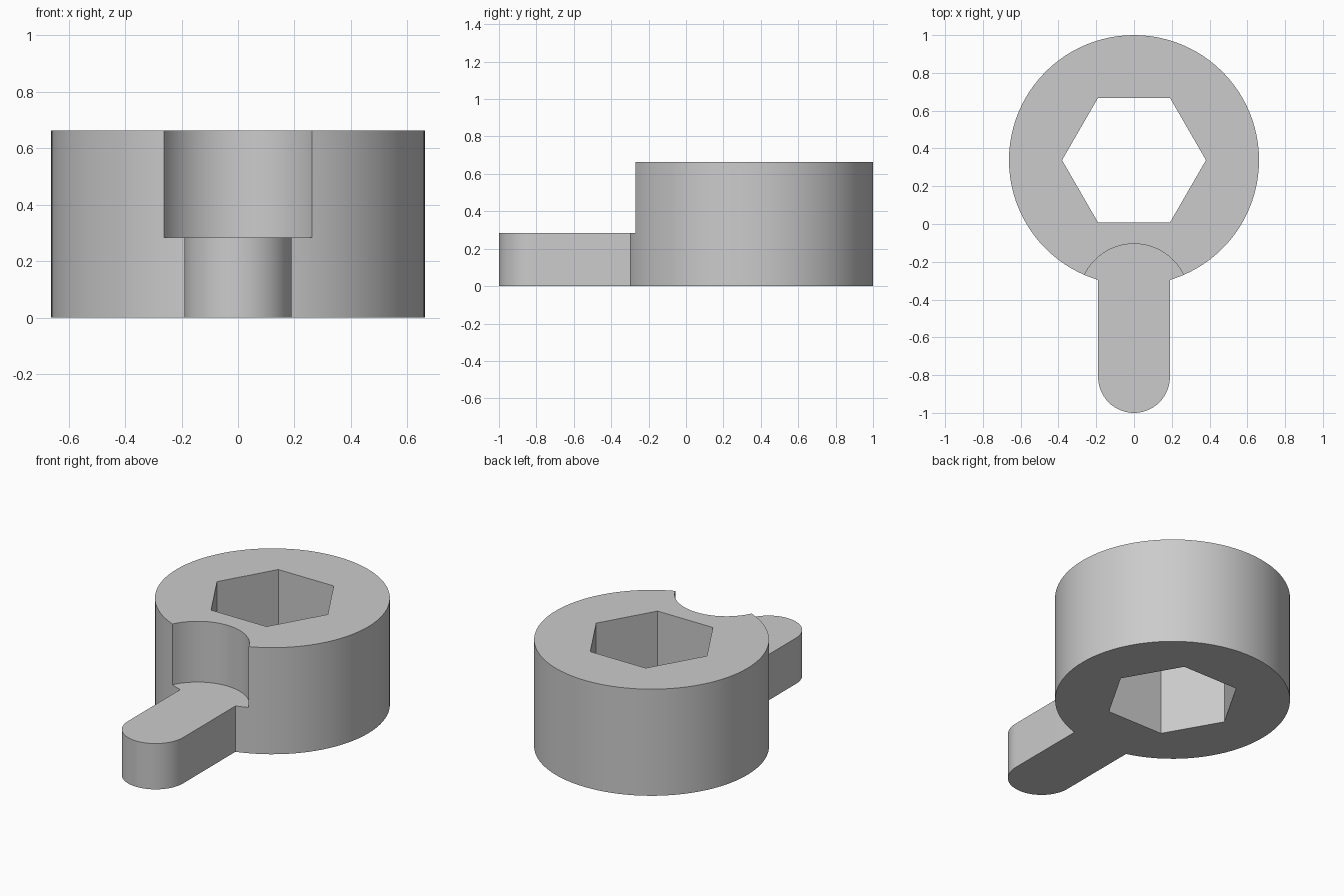
import bpy, bmesh
from math import pi, sin, cos

cube = bpy.data.objects.get("Cube")
if cube:
    bpy.data.objects.remove(cube)

RING_Y = 0.338
RING_R = 0.662
HEIGHT = 0.663
HANDLE_H = 0.285

grey = bpy.data.materials.new("plain grey")
grey.use_nodes = True
colour = (0.6, 0.6, 0.6, 1)
grey.diffuse_color = colour
grey.node_tree.nodes["Principled BSDF"].inputs["Base Color"].default_value = colour


def arc(cy, r, start, end, steps):
    """Points on an arc centred on x = 0."""
    angles = [start + (end - start) * i / steps for i in range(steps + 1)]
    return [(r * cos(a), cy + r * sin(a)) for a in angles]


def prism(name, outline, bottom, top):
    """Extrude a flat outline upwards into a solid."""
    bm = bmesh.new()
    base = bm.faces.new([bm.verts.new((x, y, bottom)) for x, y in outline])
    up = bmesh.ops.extrude_face_region(bm, geom=[base], use_keep_orig=True)
    for item in up["geom"]:
        if isinstance(item, bmesh.types.BMVert):
            item.co.z = top
    bmesh.ops.recalc_face_normals(bm, faces=bm.faces)
    mesh = bpy.data.meshes.new(name)
    bm.to_mesh(mesh)
    bm.free()
    mesh.materials.append(grey)
    obj = bpy.data.objects.new(name, mesh)
    bpy.context.collection.objects.link(obj)
    return obj


def combine(target, tool, operation):
    """Apply a boolean and discard the tool."""
    mod = target.modifiers.new(tool.name, "BOOLEAN")
    mod.object = tool
    mod.operation = operation
    mod.solver = "EXACT"
    bpy.context.view_layer.objects.active = target
    bpy.ops.object.modifier_apply(modifier=mod.name)
    bpy.data.objects.remove(tool)


# Round body
body = prism("ring_with_handle", arc(RING_Y, RING_R, 0, 2 * pi, 96)[:-1], 0, HEIGHT)

# Round-ended handle, rooted inside the body
handle = prism("handle", [(0.19, -0.2), (-0.19, -0.2)] + arc(-0.81, 0.19, pi, 2 * pi, 32),
               0, HEIGHT - 0.1)
combine(body, handle, "UNION")

# Curved notch above the handle, which also levels the handle top
notch = prism("notch_cutter", arc(-0.397, 0.292, 0, pi, 48) + [(-0.292, -1.2), (0.292, -1.2)],
              HANDLE_H, HEIGHT + 0.2)
combine(body, notch, "DIFFERENCE")

# Hexagonal through hole
socket = prism("hex_cutter", arc(RING_Y, 0.381, 0, 2 * pi, 6)[:-1], -0.2, HEIGHT + 0.2)
combine(body, socket, "DIFFERENCE")

bpy.ops.object.select_all(action="DESELECT")
body.select_set(True)
bpy.context.view_layer.objects.active = body
bpy.ops.object.shade_smooth_by_angle(angle=pi / 6)
